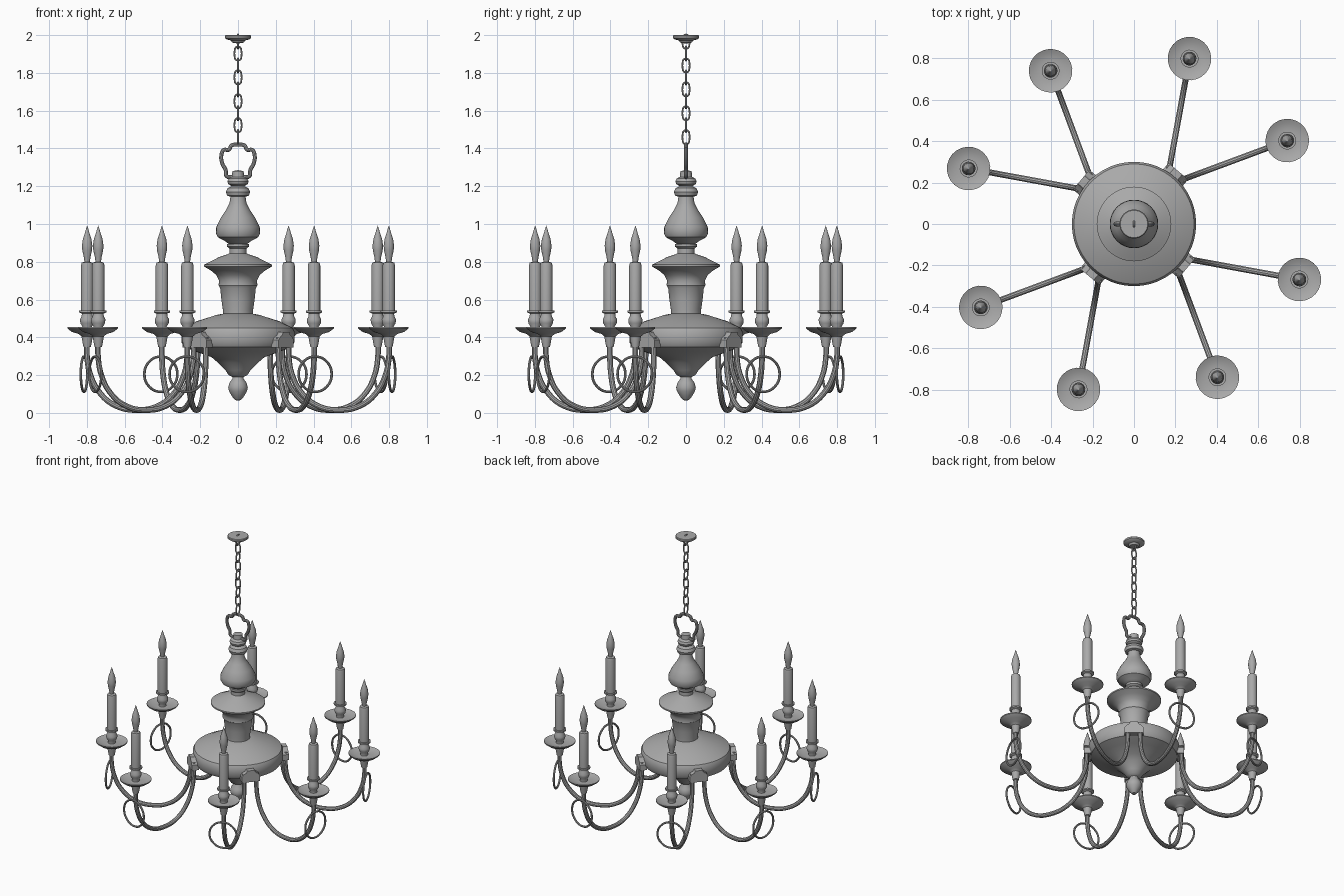
import bpy, bmesh
from math import radians, sin, cos, pi
from mathutils import Vector, Matrix

cube = bpy.data.objects.get("Cube")
if cube:
    bpy.data.objects.remove(cube)

grey = bpy.data.materials.new("grey_metal")
grey.use_nodes = True
grey.diffuse_color = (0.4, 0.4, 0.4, 1)
grey.node_tree.nodes["Principled BSDF"].inputs["Base Color"].default_value = (0.4, 0.4, 0.4, 1)

parts = []


def add(name, data):
    ob = bpy.data.objects.new(name, data)
    bpy.context.scene.collection.objects.link(ob)
    parts.append(ob)
    return ob


def lathe(name, profile, sides=32):
    """Turn a (radius, height) profile around z."""
    bm = bmesh.new()
    verts = [bm.verts.new((r, 0, z)) for r, z in profile]
    edges = [bm.edges.new(pair) for pair in zip(verts, verts[1:])]
    bmesh.ops.spin(bm, geom=verts + edges, axis=(0, 0, 1), cent=(0, 0, 0),
                   angle=2 * pi, steps=sides, use_duplicate=False)
    bmesh.ops.remove_doubles(bm, verts=bm.verts, dist=0.0002)
    bmesh.ops.recalc_face_normals(bm, faces=bm.faces)
    mesh = bpy.data.meshes.new(name)
    bm.to_mesh(mesh)
    bm.free()
    mesh.materials.append(grey)
    return add(name, mesh)


def tube(name, points, radius, closed=False, detail=5):
    """Sweep a round wire through points and return it as a mesh object."""
    curve = bpy.data.curves.new(name, "CURVE")
    curve.dimensions = "3D"
    curve.bevel_depth = radius
    curve.bevel_resolution = 3
    curve.resolution_u = detail
    curve.use_fill_caps = True
    spline = curve.splines.new("BEZIER")
    spline.bezier_points.add(len(points) - 1)
    for bp, p in zip(spline.bezier_points, points):
        bp.co = p
        bp.handle_left_type = bp.handle_right_type = "AUTO"
    spline.use_cyclic_u = closed
    temp = bpy.data.objects.new(name + "_path", curve)
    bpy.context.scene.collection.objects.link(temp)
    graph = bpy.context.evaluated_depsgraph_get()
    mesh = bpy.data.meshes.new_from_object(temp.evaluated_get(graph))
    bpy.data.objects.remove(temp)
    mesh.materials.clear()
    mesh.materials.append(grey)
    return add(name, mesh)


# Turned central column, from the bottom finial to the top knob
lathe("lower_bowl", [
    (0, .065), (.015, .068), (.03, .085), (.048, .115), (.052, .135), (.045, .16),
    (.03, .18), (.028, .19), (.05, .2), (.065, .225), (.105, .265), (.14, .295),
    (.225, .325), (.285, .35), (.3, .375), (.3, .43), (.29, .45), (.22, .485),
    (.115, .518), (.08, .525), (0, .525)], 48)
lathe("column", [
    (0, .515), (.08, .52), (.08, .545), (.088, .6), (.094, .66), (.103, .675),
    (.1, .7), (.115, .73), (.145, .755), (.18, .775), (.18, .785), (.165, .792),
    (.1, .825), (.06, .838), (.045, .845), (.045, .87), (.058, .88), (.058, .895), (0, .895)], 48)
lathe("vase", [
    (0, .89), (.05, .895), (.07, .91), (.107, .93), (.117, .95), (.115, .985),
    (.09, 1.035), (.06, 1.08), (.045, 1.11), (.04, 1.145), (.058, 1.15),
    (.064, 1.17), (.055, 1.19), (.033, 1.2), (.052, 1.212), (.056, 1.225),
    (.05, 1.24), (.032, 1.25), (.03, 1.28), (0, 1.285)])

# Lyre-shaped hanging loop
side = [(.025, 1.25), (.06, 1.253), (.065, 1.285), (.083, 1.32), (.088, 1.365),
        (.075, 1.392), (.048, 1.393), (.035, 1.415)]
loop = [(-x, 0, z) for x, z in side] + [(0, 0, 1.42)] + [(x, 0, z) for x, z in side[::-1]]
tube("hanging_loop", loop, .011)

# Chain of alternating links
first, step = 1.46, .0632
stadium = []
for k in range(12):
    a = 2 * pi * (k + .5) / 12
    stadium.append((.017 * cos(a), 0, .02 * (1 if sin(a) > 0 else -1) + .017 * sin(a)))
link = tube("chain_link", stadium, .005, closed=True, detail=2)
for k in range(9):
    ob = link if k == 0 else add("chain_link", link.data)
    ob.location.z = first + k * step
    ob.rotation_euler.z = 0 if k % 2 else pi / 2

# Ceiling canopy
lathe("ceiling_canopy", [
    (0, 2), (.066, 2), (.07, 1.996), (.07, 1.985), (.06, 1.977), (.038, 1.972),
    (.03, 1.96), (0, 1.955)])

# One candle arm, built with the cup axis at the origin and the arm along -x
span = .538
half = [(0, .4), (0, .29), (.018, .2), (.065, .11), (.15, .04)]
path = [(x - span, 0, z) for x, z in half] + [(-span / 2, 0, .015)]
path += [(-x, 0, z) for x, z in half[::-1]]
ring = [(.017, .093 * cos(k * pi / 4), .205 + .093 * sin(k * pi / 4)) for k in range(8)]
arm_parts = [
    tube("arm", path, .015, detail=6),
    tube("arm_ring", ring, .007, closed=True),
    lathe("drip_pan", [
        (0, .345), (.02, .35), (.024, .37), (.03, .405), (.045, .418), (.08, .428),
        (.105, .447), (.105, .454), (.085, .445), (.045, .437), (.025, .44),
        (.024, .455), (.036, .475), (.038, .495), (.03, .51), (.028, .525),
        (.043, .532), (.043, .542), (0, .542)], 24),
    lathe("candle", [(0, .53), (.033, .53), (.033, .78), (.029, .795), (.014, .8), (0, .8)], 20),
    lathe("flame_bulb", [
        (0, .79), (.014, .795), (.018, .825), (.026, .86), (.028, .885),
        (.023, .92), (.013, .95), (.006, .975), (0, .992)], 16),
]

# Bracket: an arched block that carries two arms
bm = bmesh.new()
outline = [(-.062, .345), (-.062, .385), (-.05, .402), (-.033, .412), (-.025, .428)]
outline += [(-y, z) for y, z in outline[::-1]]
face = bm.faces.new([bm.verts.new((.285, y, z)) for y, z in outline])
out = bmesh.ops.extrude_face_region(bm, geom=[face])
bmesh.ops.translate(bm, vec=(.048, 0, 0),
                    verts=[v for v in out["geom"] if isinstance(v, bmesh.types.BMVert)])
bmesh.ops.recalc_face_normals(bm, faces=bm.faces)
bracket_mesh = bpy.data.meshes.new("bracket")
bm.to_mesh(bracket_mesh)
bm.free()
bracket_mesh.materials.append(grey)

# Four brackets, each with a left and a right arm splayed apart
used = False
for quarter in range(4):
    turn = radians(50 + 90 * quarter)
    add("bracket", bracket_mesh).rotation_euler.z = turn
    for s in (-1, 1):
        spot = Matrix.Rotation(turn, 3, "Z") @ Vector((.784, s * .308, 0))
        for part in arm_parts:
            ob = add(part.name, part.data) if used else part
            ob.location = spot
            ob.rotation_euler.z = turn + s * radians(29.6)
        used = True

# Smooth shading with sharp edges kept
bpy.ops.object.select_all(action="DESELECT")
for ob in parts:
    ob.select_set(True)
bpy.context.view_layer.objects.active = parts[0]
bpy.ops.object.shade_smooth_by_angle(angle=radians(35))
